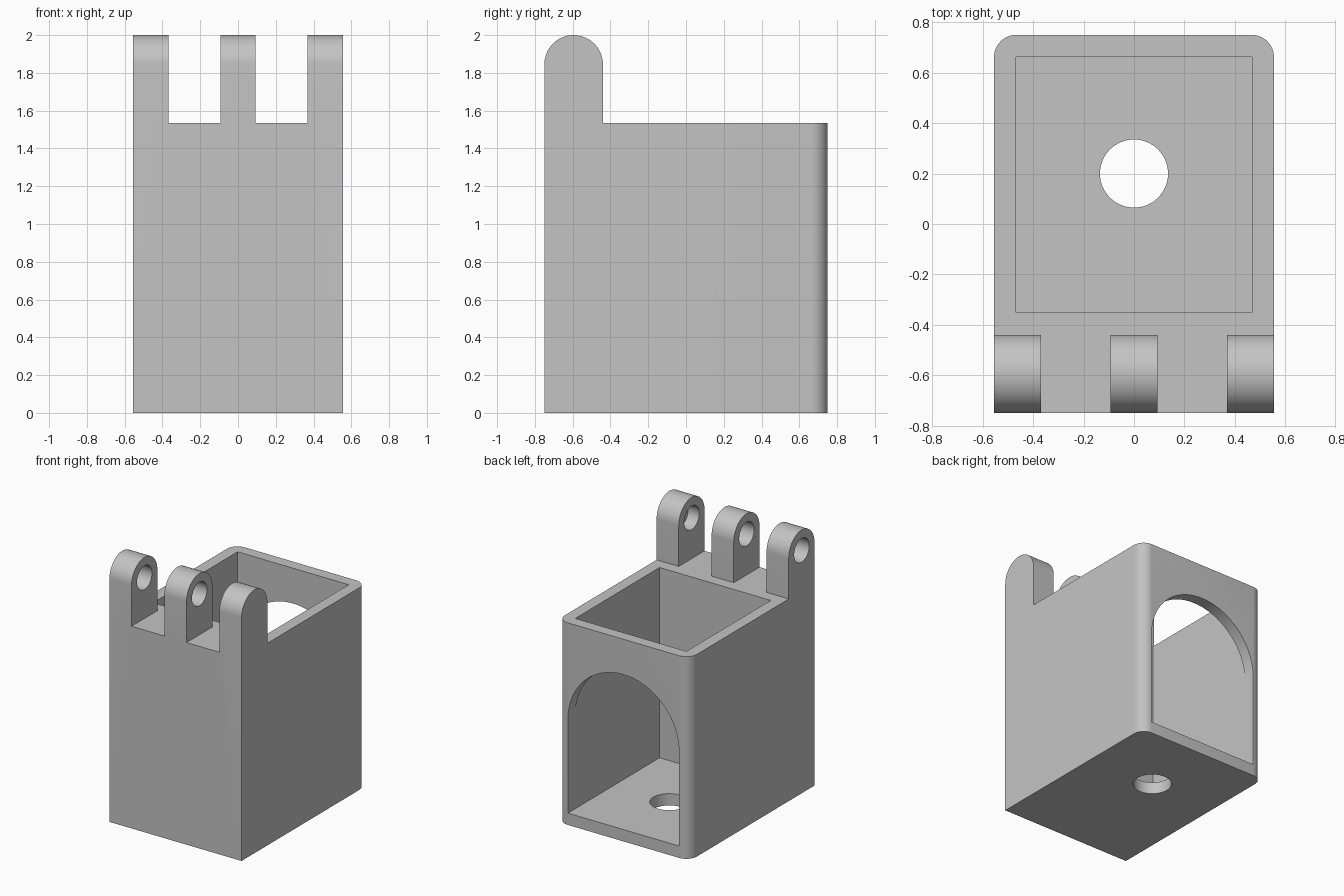
import bpy, bmesh
from math import pi, sin, cos
from mathutils import Vector

default = bpy.data.objects.get("Cube")
if default:
    bpy.data.objects.remove(default, do_unlink=True)

# Main dimensions
W, D, TOP = 0.555, 0.75, 1.535        # half width, half depth, box height
IN_X, IN_FRONT, IN_BACK = 0.467, -0.35, 0.662
FLOOR = 0.09
LUG_R, LUG_Y, LUG_Z = 0.155, -0.595, 1.845
LUG_W = 0.186

grey = bpy.data.materials.new("plain_grey")
grey.use_nodes = True
colour = (0.55, 0.55, 0.55, 1)
grey.diffuse_color = colour
grey.node_tree.nodes["Principled BSDF"].inputs["Base Color"].default_value = colour


def arc(cx, cy, r, start, end, steps):
    return [(cx + r * cos(start + (end - start) * i / steps),
             cy + r * sin(start + (end - start) * i / steps)) for i in range(steps + 1)]


def prism(name, profile, axis, lo, hi):
    """Extrude a closed 2D profile along x, y or z."""
    place = {"x": lambda a, b, t: (t, a, b),
             "y": lambda a, b, t: (a, t, b),
             "z": lambda a, b, t: (a, b, t)}[axis]
    bm = bmesh.new()
    face = bm.faces.new([bm.verts.new(place(a, b, lo)) for a, b in profile])
    out = bmesh.ops.extrude_face_region(bm, geom=[face])
    verts = [v for v in out["geom"] if isinstance(v, bmesh.types.BMVert)]
    bmesh.ops.translate(bm, verts=verts, vec=Vector(place(0, 0, hi - lo)))
    bmesh.ops.recalc_face_normals(bm, faces=bm.faces)
    mesh = bpy.data.meshes.new(name)
    bm.to_mesh(mesh)
    bm.free()
    obj = bpy.data.objects.new(name, mesh)
    mesh.materials.append(grey)
    bpy.context.collection.objects.link(obj)
    return obj


def rect(a0, b0, a1, b1):
    return [(a0, b0), (a1, b0), (a1, b1), (a0, b1)]


def circle(cx, cy, r, steps=64):
    return arc(cx, cy, r, 0, 2 * pi, steps)[:-1]


# Housing: side silhouette with the rounded hinge, extruded across the width
side = [(-D, 0), (D, 0), (D, TOP), (LUG_Y + LUG_R, TOP)]
side += arc(LUG_Y, LUG_Z, LUG_R, 0, pi, 32)
housing = prism("hinged_housing", side, "x", -W, W)

# Round the two vertical back corners
bm = bmesh.new()
bm.from_mesh(housing.data)
corners = [e for e in bm.edges if all(v.co.y > D - 0.01 for v in e.verts)
           and abs(e.verts[0].co.z - e.verts[1].co.z) > 1]
bmesh.ops.bevel(bm, geom=corners, offset=0.088, segments=10, profile=0.5, affect="EDGES")
bm.to_mesh(housing.data)
bm.free()

# Openings
arch = [(-IN_X, FLOOR), (IN_X, FLOOR)] + arc(0, 0.8, IN_X, 0, pi, 48)
gap = (LUG_W / 2, W - LUG_W)
cutters = [
    prism("cavity_cutter", rect(-IN_X, IN_FRONT, IN_X, IN_BACK), "z", FLOOR, 1.8),
    prism("back_arch_cutter", arch, "y", 0.6, 0.9),
    prism("floor_hole_cutter", circle(0, 0.2, 0.135), "z", -0.1, 0.2),
    prism("left_gap_cutter", rect(gap[0], TOP, gap[1], 2.2), "y", -0.9, -0.4),
    prism("right_gap_cutter", rect(-gap[1], TOP, -gap[0], 2.2), "y", -0.9, -0.4),
    # Pin hole stays blind in the left lug
    prism("pin_hole_cutter", circle(LUG_Y, LUG_Z, 0.09, 48), "x", -0.7, W - LUG_W / 2),
]
bpy.context.view_layer.objects.active = housing
housing.select_set(True)
for cutter in cutters:
    mod = housing.modifiers.new(cutter.name, "BOOLEAN")
    mod.operation, mod.solver, mod.object = "DIFFERENCE", "EXACT", cutter
    bpy.ops.object.modifier_apply(modifier=mod.name)
    bpy.data.objects.remove(cutter, do_unlink=True)

bpy.ops.object.shade_smooth_by_angle(angle=0.6)
